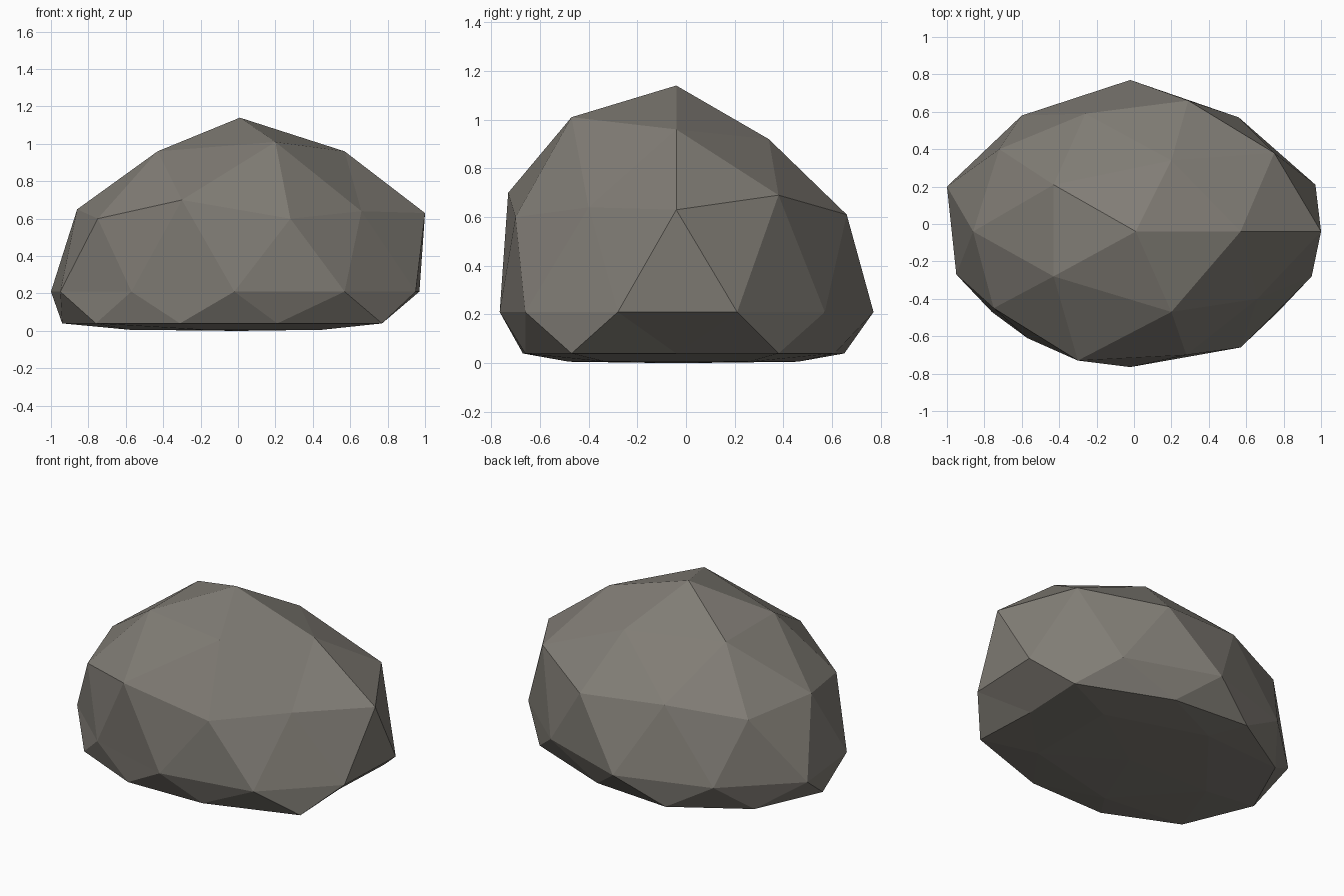
import bpy, bmesh, math

# Each ring of the boulder runs counter-clockwise, starting nearest the +x axis
CROWN = [(0.57, -0.04, 0.96), (0.20, 0.34, 0.92), (-0.43, 0.21, 0.96),
         (-0.43, -0.28, 0.96), (0.20, -0.47, 1.01)]
SHOULDER = [(1.0, -0.04, 0.63), (0.75, 0.38, 0.69), (0.29, 0.66, 0.61),
            (-0.26, 0.59, 0.655), (-0.72, 0.40, 0.61), (-0.86, -0.04, 0.65),
            (-0.75, -0.45, 0.60), (-0.30, -0.73, 0.70), (0.28, -0.70, 0.60),
            (0.66, -0.40, 0.64)]
BELLY = [(0.97, 0.21), (0.56, 0.57), (-0.02, 0.77), (-0.60, 0.58), (-1.0, 0.20),
         (-0.95, -0.27), (-0.57, -0.61), (-0.02, -0.765), (0.57, -0.66), (0.95, -0.28)]
FOOT = [(0.75, -0.04), (0.77, 0.38), (0.20, 0.61), (-0.31, 0.65), (-0.75, 0.38),
        (-0.94, -0.04), (-0.76, -0.47), (-0.31, -0.67), (0.21, -0.66), (0.77, -0.47)]
UNDERSIDE = [(0.45, 0.26), (-0.18, 0.46), (-0.58, -0.04), (-0.18, -0.48), (0.45, -0.33)]


def at_height(points, z):
    return [(x, y, z) for x, y in points]


# Rings from top to bottom: points and starting angle in degrees
RINGS = [([(0.01, -0.04, 1.14)], 0), (CROWN, 0), (SHOULDER, 0),
         (at_height(BELLY, 0.21), 18), (at_height(FOOT, 0.04), 0),
         (at_height(UNDERSIDE, 0.006), 36), ([(0.0, -0.04, 0.0)], 0)]
LIMITS = [0.95, 0.7, 0.3, -0.3, -0.7, -0.95]

# Boulder: a faceted ball reshaped ring by ring
bm = bmesh.new()
bmesh.ops.create_icosphere(bm, subdivisions=2, radius=1)
for v in bm.verts:
    points, start = RINGS[sum(v.co.z < limit for limit in LIMITS)]
    angle = math.degrees(math.atan2(v.co.y, v.co.x))
    v.co = points[round((angle - start) * len(points) / 360) % len(points)]
bmesh.ops.recalc_face_normals(bm, faces=bm.faces)

mesh = bpy.data.meshes.new("boulder")
bm.to_mesh(mesh)
bm.free()
stone = bpy.data.materials.new("warm grey stone")
stone.diffuse_color = (0.22, 0.205, 0.18, 1)
mesh.materials.append(stone)
boulder = bpy.data.objects.new("boulder", mesh)
bpy.context.collection.objects.link(boulder)
